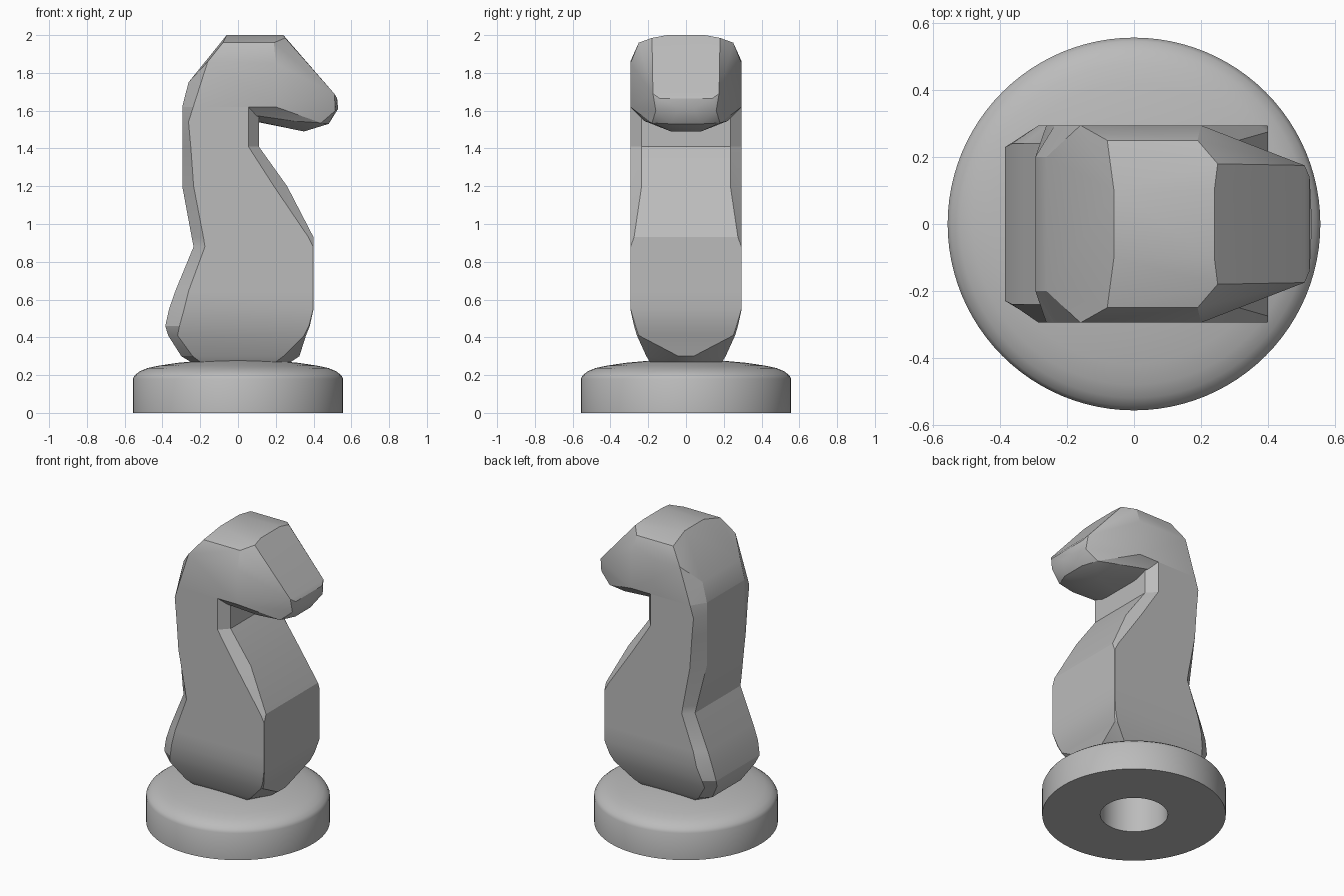
import bpy, bmesh, math

if "Cube" in bpy.data.objects:
    bpy.data.objects.remove(bpy.data.objects["Cube"], do_unlink=True)

# One plain grey for the whole piece
grey = bpy.data.materials.new("plain grey")
grey.use_nodes = True
grey.diffuse_color = (0.5, 0.5, 0.5, 1)
grey.node_tree.nodes["Principled BSDF"].inputs["Base Color"].default_value = (0.5, 0.5, 0.5, 1)


def finish(name, bm, angle):
    """Turn a bmesh into a named object with smoothing below the given angle."""
    bmesh.ops.recalc_face_normals(bm, faces=bm.faces)
    mesh = bpy.data.meshes.new(name)
    bm.to_mesh(mesh)
    bm.free()
    mesh.materials.append(grey)
    obj = bpy.data.objects.new(name, mesh)
    bpy.context.collection.objects.link(obj)
    bpy.ops.object.select_all(action="DESELECT")
    obj.select_set(True)
    bpy.context.view_layer.objects.active = obj
    bpy.ops.object.shade_smooth_by_angle(angle=math.radians(angle))
    return obj


def bridge(bm, rings):
    """Join consecutive closed rings with quads."""
    for a, b in zip(rings, rings[1:]):
        n = len(a)
        for i in range(n):
            j = (i + 1) % n
            bm.faces.new((a[i], a[j], b[j], b[i]))


# Round base: hole wall, flat underside, upright rim and domed top
def make_base():
    profile = [(0.205, 0.262), (0.205, 0), (0.557, 0), (0.557, 0.18),
               (0.546, 0.2), (0.52, 0.22), (0.48, 0.237), (0.42, 0.25),
               (0.32, 0.265), (0.2, 0.276), (0.08, 0.28)]
    sides = 96
    bm = bmesh.new()
    rings = []
    for radius, z in profile:
        turn = [math.tau * i / sides for i in range(sides)]
        rings.append([bm.verts.new((radius * math.cos(t), radius * math.sin(t), z))
                      for t in turn])
    bridge(bm, rings)
    bm.faces.new(rings[0])
    bm.faces.new(rings[-1])
    return finish("round_base", bm, 30)


# Chest and neck: stacked eight-sided sections
def make_neck():
    # height, back x, back half width, side from x, side to x, front x, front half width, half width
    sections = [
        (0.27, -0.25, 0.12, -0.2, 0.2, 0.28, 0.05, 0.19),
        (0.3, -0.3, 0.15, -0.24, 0.24, 0.325, 0.04, 0.21),
        (0.41, -0.37, 0.2, -0.32, 0.35, 0.36, 0.25, 0.26),
        (0.46, -0.385, 0.23, -0.31, 0.375, 0.38, 0.267, 0.275),
        (0.55, -0.365, 0.24, -0.285, 0.398, 0.4, 0.293, 0.295),
        (0.65, -0.33, 0.24, -0.26, 0.398, 0.4, 0.293, 0.295),
        (0.88, -0.235, 0.24, -0.175, 0.398, 0.4, 0.293, 0.295),
        (0.93, -0.245, 0.235, -0.183, 0.373, 0.4, 0.275, 0.295),
        (1.2, -0.295, 0.2, -0.235, 0.19, 0.26, 0.235, 0.295),
        (1.41, -0.295, 0.2, -0.25, 0.055, 0.11, 0.235, 0.295),
        (1.54, -0.295, 0.2, -0.262, 0.055, 0.11, 0.235, 0.295),
        (1.62, -0.295, 0.2, -0.237, 0.055, 0.11, 0.235, 0.295),
    ]
    bm = bmesh.new()
    rings = []
    for z, back, back_w, side_a, side_b, front, front_w, half in sections:
        edge = [(back, back_w), (side_a, half), (side_b, half), (front, front_w)]
        loop = edge + [(x, -y) for x, y in reversed(edge)]
        rings.append([bm.verts.new((x, y, z)) for x, y in loop])
    bridge(bm, rings)
    bm.faces.new(rings[0])
    return finish("chest_and_neck", bm, 20)


# Head: convex faceted block, mirrored from one half
def make_head():
    half = [
        # nape and crown
        (-0.295, 0.2, 1.62), (-0.237, 0.295, 1.62), (-0.262, 0.2, 1.75),
        (-0.16, 0.295, 1.86), (-0.08, 0.25, 1.96), (-0.06, 0.1, 2),
        # forehead and cheek
        (0.24, 0.1, 2), (0.25, 0.18, 1.985), (0.19, 0.25, 1.96),
        (0.2, 0.295, 1.85), (0.2, 0.295, 1.62), (0.055, 0.295, 1.62),
        # muzzle
        (0.51, 0.175, 1.69), (0.525, 0.14, 1.665), (0.53, 0.04, 1.61),
        (0.515, 0.16, 1.6), (0.48, 0.08, 1.53), (0.44, 0.18, 1.535),
        # jaw
        (0.35, 0.08, 1.49), (0.3, 0.22, 1.545), (0.11, 0.235, 1.6),
    ]
    bm = bmesh.new()
    for x, y, z in half:
        for side in (1, -1):
            bm.verts.new((x, y * side, z))
    hull = bmesh.ops.convex_hull(bm, input=bm.verts)
    loose = [v for v in bm.verts if not v.link_faces]
    bmesh.ops.delete(bm, geom=loose, context="VERTS")
    bmesh.ops.dissolve_limit(bm, angle_limit=math.radians(2),
                             verts=bm.verts, edges=bm.edges)
    return finish("head", bm, 25)


make_base()
make_neck()
make_head()
